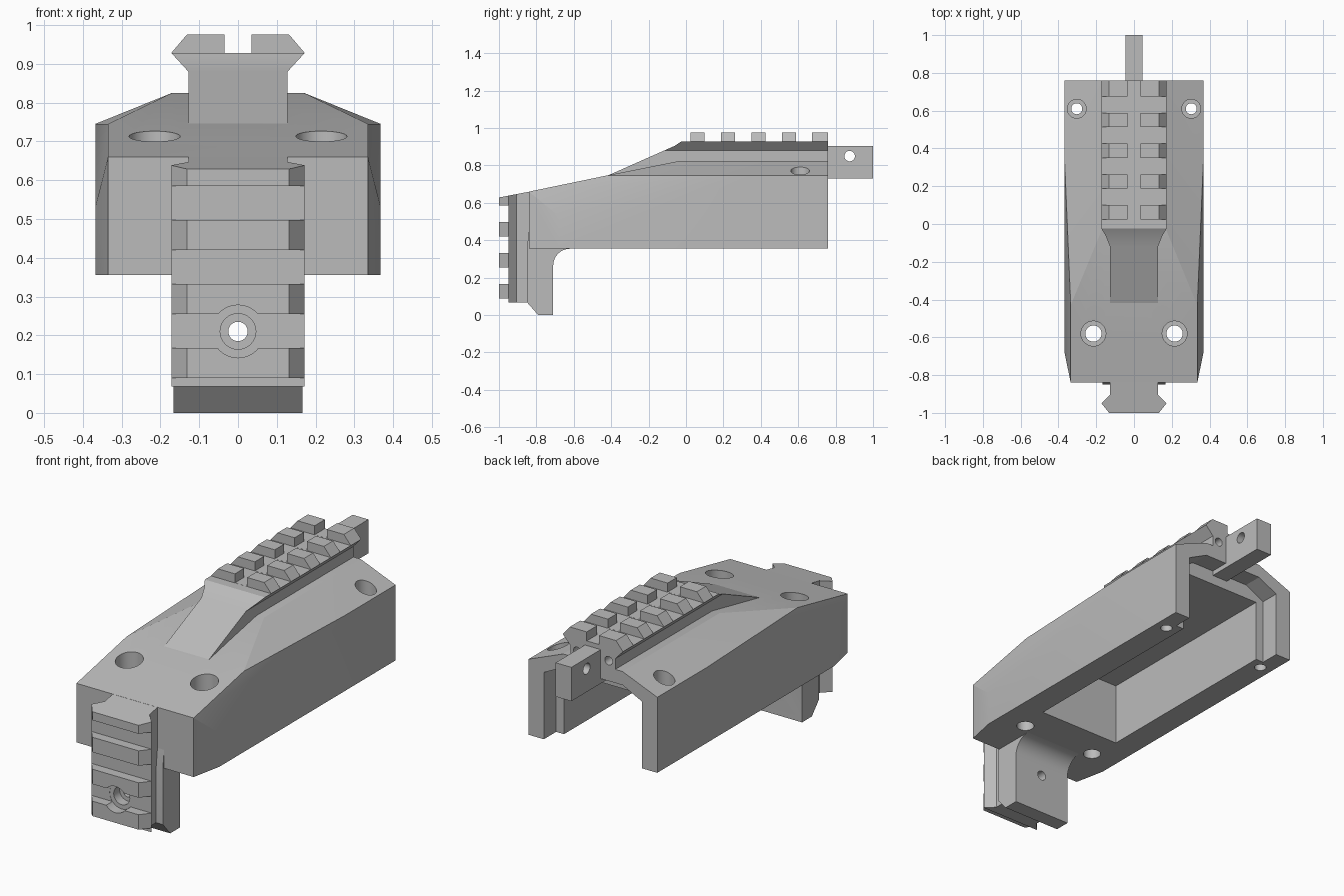
import bpy, bmesh, math
from mathutils import Vector

cube = bpy.data.objects.get("Cube")
if cube:
    bpy.data.objects.remove(cube, do_unlink=True)

grey = bpy.data.materials.new("machined_grey")
grey.use_nodes = True
colour = (0.5, 0.5, 0.5, 1)
grey.diffuse_color = colour
grey.node_tree.nodes["Principled BSDF"].inputs["Base Color"].default_value = colour


def finish(name, bm):
    bmesh.ops.recalc_face_normals(bm, faces=bm.faces)
    mesh = bpy.data.meshes.new(name)
    bm.to_mesh(mesh)
    bm.free()
    mesh.materials.append(grey)
    obj = bpy.data.objects.new(name, mesh)
    bpy.context.collection.objects.link(obj)
    return obj


def prism(name, pts, axis, a, b):
    """Extrude a flat profile along one axis from a to b."""
    place = {"x": lambda p: (a, p[0], p[1]),
             "y": lambda p: (p[0], a, p[1]),
             "z": lambda p: (p[0], p[1], a)}[axis]
    bm = bmesh.new()
    face = bm.faces.new([bm.verts.new(place(p)) for p in pts])
    moved = bmesh.ops.extrude_face_region(bm, geom=[face])["geom"]
    shift = Vector([b - a if c == axis else 0 for c in "xyz"])
    bmesh.ops.translate(bm, vec=shift,
                        verts=[g for g in moved if isinstance(g, bmesh.types.BMVert)])
    return finish(name, bm)


def both(pts):
    """Close a half profile by mirroring it across x = 0."""
    return pts + [(-x, v) for x, v in reversed(pts)]


def rod(r, axis, centre, a, b):
    pts = [(centre[0] + r * math.cos(t * math.tau / 32),
            centre[1] + r * math.sin(t * math.tau / 32)) for t in range(32)]
    return prism("cutter", pts, axis, a, b)


def combine(obj, tools, operation="DIFFERENCE"):
    """Apply boolean tools to an object, then discard the tools."""
    for tool in tools:
        mod = obj.modifiers.new("cut", "BOOLEAN")
        mod.operation = operation
        mod.solver = "EXACT"
        mod.object = tool
    bpy.context.view_layer.update()
    graph = bpy.context.evaluated_depsgraph_get()
    mesh = bpy.data.meshes.new_from_object(obj.evaluated_get(graph))
    obj.modifiers.clear()
    obj.data = mesh
    for tool in tools:
        bpy.data.objects.remove(tool, do_unlink=True)


# Main housing: faceted convex shell
corners = [(.335, -.84, .355), (.335, -.84, .66), (.368, -.68, .355),
           (.368, -.68, .53), (.335, -.43, .745), (.368, .35, .745),
           (.368, .76, .355), (.368, .76, .745), (.335, .76, .745),
           (.17, .76, .825), (.17, -.03, .825)]
bm = bmesh.new()
for x, y, z in corners:
    for s in (1, -1):
        bm.verts.new((s * x, y, z))
bmesh.ops.convex_hull(bm, input=bm.verts)
bmesh.ops.dissolve_limit(bm, angle_limit=0.01, verts=bm.verts, edges=bm.edges)
housing = finish("housing", bm)

# Open channel underneath, wider at the rear, and four counterbored holes
cuts = [prism("cutter", both([(.235, .2), (.235, .68)]), "y", -.42, .8),
        prism("cutter", both([(.28, .2), (.28, .7), (.17, .755)]), "y", .66, .9)]
for s in (1, -1):
    for x, y, r_bore, r_hole in ((.215, -.58, .066, .043), (.303, .61, .05, .029)):
        cuts.append(rod(r_bore, "z", (s * x, y), .6, 1))
        cuts.append(rod(r_hole, "z", (s * x, y), .2, .9))
combine(housing, cuts)

# Top rail: dovetail section limited by a toothed side outline with a ramp
section = both([(.128, .6), (.128, .88), (.172, .928), (.132, .975)])
outline = [(-.5, .71), (-.06, .905), (-.025, .928)]
for i in range(5):
    y = .025 + i * .1625
    outline += [(y, .928), (y, .99), (y + .075, .99), (y + .075, .928)]
outline = outline[:-2] + [(.76, .99), (.76, .78), (-.2, .78), (-.3, .7), (-.5, .7)]
top_rail = prism("top_rail", section, "y", -.6, .76)
combine(top_rail, [prism("cutter", outline, "x", -.3, .3)], "INTERSECT")
combine(top_rail, [prism("cutter", both([(.035, .9285), (.035, 1.1)]), "y", -.2, .9),
                   rod(.022, "y", (.09, .86), .64, .8),
                   rod(.022, "y", (-.09, .86), .64, .8)])

# Front rail: the same dovetail standing upright
section = both([(.128, -.8), (.128, -.905), (.172, -.95), (.132, -1)])
outline = [(-.8, .667), (-.8, .068), (-.95, .068)]
for i in range(3):
    z = .09 + i * .165
    outline += [(-.95, z), (-1.02, z), (-1.02, z + .077), (-.95, z + .077)]
outline += [(-.95, .585), (-1.02, .585), (-1.02, .625)]
front_rail = prism("front_rail", section, "z", 0, .8)
combine(front_rail, [prism("cutter", outline, "x", -.3, .3)], "INTERSECT")
combine(front_rail, [rod(.068, "y", (0, .21), -1.1, -.949),
                     rod(.046, "y", (0, .21), -1.1, -.9),
                     rod(.025, "y", (0, .21), -1.1, -.6)])

# Front leg with a chamfered foot and a rounded inner corner
fillet = [(-.62 - .09 * math.cos(t * math.pi / 16), .265 + .09 * math.sin(t * math.pi / 16))
          for t in range(9)]
leg_side = [(-.84, .45), (-.85, .36), (-.85, .068), (-.79, 0), (-.71, 0)] + fillet + [(-.62, .45)]
front_leg = prism("front_leg", leg_side, "x", -.166, .166)
combine(front_leg, [rod(.025, "y", (0, .21), -1, -.6)])

# Rear lug with a cross hole
rear_lug = prism("rear_lug", both([(.045, .73), (.045, .905)]), "y", .62, 1)
combine(rear_lug, [rod(.028, "x", (.875, .85), -.2, .2)])

# Smooth the round surfaces, keep machined edges crisp
bpy.ops.object.select_all(action="DESELECT")
for part in (housing, top_rail, front_rail, front_leg, rear_lug):
    part.select_set(True)
bpy.context.view_layer.objects.active = housing
bpy.ops.object.shade_smooth_by_angle(angle=math.radians(14))
